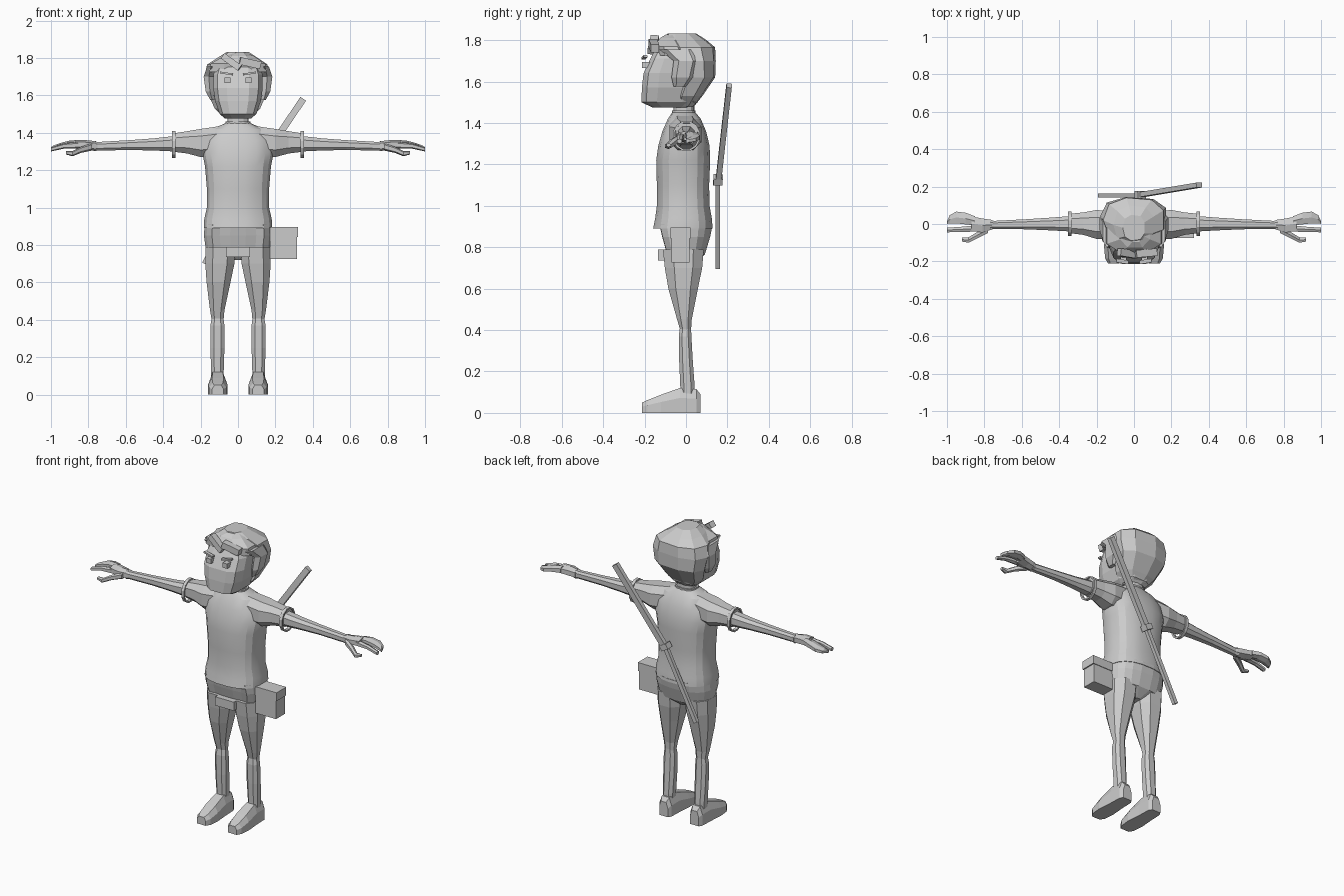
import bpy, bmesh, math
from mathutils import Vector

grey = bpy.data.materials.new("plain grey")
grey.diffuse_color = (0.6, 0.6, 0.6, 1)


def finish(name, bm, smooth=None):
    bmesh.ops.recalc_face_normals(bm, faces=bm.faces)
    me = bpy.data.meshes.new(name)
    bm.to_mesh(me)
    bm.free()
    ob = bpy.data.objects.new(name, me)
    bpy.context.collection.objects.link(ob)
    me.materials.append(grey)
    if smooth:
        bpy.ops.object.select_all(action='DESELECT')
        ob.select_set(True)
        bpy.context.view_layer.objects.active = ob
        bpy.ops.object.shade_smooth_by_angle(angle=math.radians(smooth))
    return ob


def loft(name, rings, closed=False, smooth=None):
    """Skin a list of equal point rings, capping the ends."""
    bm = bmesh.new()
    rows = [[bm.verts.new(p) for p in r] for r in rings]
    n = len(rows[0])
    pairs = list(zip(rows, rows[1:])) + ([(rows[-1], rows[0])] if closed else [])
    for a, b in pairs:
        for i in range(n):
            j = (i + 1) % n
            bm.faces.new((a[i], a[j], b[j], b[i]))
    if not closed:
        bm.faces.new(rows[0])
        bm.faces.new(rows[-1])
    return finish(name, bm, smooth)


def oval(n, a0, a1, b0, b1, power=1.0):
    """Points round an oval filling a box; a low power makes it squarer."""
    pts = []
    for i in range(n):
        t = 2 * math.pi * (i + 0.5) / n
        c, s = math.cos(t), math.sin(t)
        pts.append(((a0 + a1) / 2 + (a1 - a0) / 2 * math.copysign(abs(c) ** power, c),
                    (b0 + b1) / 2 + (b1 - b0) / 2 * math.copysign(abs(s) ** power, s)))
    return pts


def upright(n, rows, power=0.8, s=1):
    """Rows of z, x0, x1, y0, y1."""
    return [[Vector((s * x, y, z)) for x, y in oval(n, x0, x1, y0, y1, power)]
            for z, x0, x1, y0, y1 in rows]


def sideways(n, rows, s, power=0.8):
    """Rows of x, y0, y1, z0, z1."""
    return [[Vector((s * x, y, z)) for y, z in oval(n, y0, y1, z0, z1, power)]
            for x, y0, y1, z0, z1 in rows]


def box(name, x0, x1, y0, y1, z0, z1):
    return loft(name, [[(x0, y0, z), (x1, y0, z), (x1, y1, z), (x0, y1, z)] for z in (z0, z1)])


def bar(name, a, b, w, d):
    """Square bar between two points."""
    a, b = Vector(a), Vector(b)
    side = (b - a).cross(Vector((0, 1, 0))).normalized() * w / 2
    deep = (b - a).cross(side).normalized() * d / 2
    return loft(name, [[p + side + deep, p - side + deep, p - side - deep, p + side - deep]
                       for p in (a, b)])


# Shirt with flared hem
loft("shirt", upright(20, [
    (0.89, -.185, .185, -.16, .13), (0.94, -.182, .182, -.15, .126),
    (1.0, -.168, .168, -.142, .115), (1.1, -.168, .168, -.142, .113),
    (1.22, -.178, .178, -.145, .118), (1.29, -.192, .192, -.135, .115),
    (1.36, -.182, .182, -.115, .098), (1.42, -.14, .14, -.088, .072),
    (1.452, -.065, .065, -.066, .045)]), smooth=20)

# Hips: the front middle is set back between the two side flaps
hips = upright(20, [(0.72, -.03, .03, -.05, .04), (0.765, -.172, .172, -.115, .092),
                    (0.85, -.184, .184, -.145, .118), (0.91, -.18, .18, -.162, .13)])
for ring in hips[1:]:
    for p in ring:
        if abs(p.x) < 0.1 and p.y < 0:
            p.y *= 0.8
loft("hips", hips)
box("belt_flap", -.065, .065, -.135, -.09, .735, .79)

# Neck and collar
loft("neck", upright(14, [(1.43, -.06, .06, -.06, .04), (1.52, -.055, .055, -.06, .04)]))
loft("collar", upright(14, [(1.445, -.068, .068, -.068, .047), (1.46, -.068, .068, -.068, .047)]))

# Face block
loft("face", upright(12, [
    (1.475, -.07, .07, -.165, .02), (1.50, -.10, .10, -.218, .06),
    (1.57, -.125, .125, -.216, .08), (1.64, -.135, .135, -.208, .08),
    (1.71, -.135, .135, -.175, .08), (1.775, -.11, .11, -.14, .08)], power=0.6))

# Hair: back shell, crown and side locks
loft("back_hair", upright(9, [
    (1.48, -.075, .075, -.06, .04), (1.53, -.125, .125, -.06, .08),
    (1.62, -.165, .165, -.04, .142), (1.70, -.18, .18, -.06, .145),
    (1.765, -.165, .165, -.10, .142), (1.80, -.11, .11, -.11, .10),
    (1.832, -.06, .06, -.09, .05)], power=0.8))
loft("crown_hair", upright(8, [
    (1.725, -.165, .165, -.15, .03), (1.77, -.155, .155, -.16, .04),
    (1.81, -.08, .09, -.13, .05), (1.828, -.03, .05, -.10, .04)]))
bar("front_lock_left", (-.08, -.15, 1.81), (.01, -.165, 1.745), .035, .04)
bar("front_lock_right", (.12, -.15, 1.76), (.01, -.16, 1.785), .04, .04)

for s, side in ((1, "left"), (-1, "right")):
    loft("side_lock_" + side, upright(6, [
        (1.575, .125, .15, -.06, .0), (1.62, .125, .175, -.07, .04),
        (1.70, .125, .187, -.06, .06), (1.755, .12, .168, -.13, .05)], s=s))
    # Eyes and brows
    x = s * .057
    box("eye_" + side, x - .016, x + .016, -.213, -.165, 1.665, 1.695)
    bar("brow_" + side, (s * .03, -.205, 1.712), (s * .095, -.195, 1.722), .01, .02)

    # Sleeve, cuff hoop and forearm
    loft("sleeve_" + side, sideways(8, [
        (.10, -.085, .07, 1.27, 1.44), (.20, -.085, .08, 1.265, 1.425),
        (.27, -.062, .066, 1.285, 1.412), (.345, -.052, .058, 1.295, 1.40)], s))
    hoop = [(.333, 0), (.352, 0), (.352, .01), (.333, .01)]
    loft("cuff_" + side, sideways(12, [
        (x, -.066 + t, .07 - t, 1.262 + t, 1.412 - t) for x, t in hoop], s, 1), closed=True)
    loft("arm_" + side, sideways(8, [
        (.30, -.045, .048, 1.295, 1.39), (.45, -.036, .036, 1.303, 1.372),
        (.58, -.03, .027, 1.306, 1.362), (.75, -.027, .018, 1.303, 1.352),
        (.77, -.034, .026, 1.30, 1.356)], s))

    # Hand: palm, broad finger blade, front finger and thumb
    loft("palm_" + side, sideways(6, [
        (.76, -.033, .025, 1.302, 1.355), (.81, -.05, .034, 1.308, 1.36),
        (.87, -.042, .045, 1.315, 1.362)], s))
    loft("fingers_" + side, sideways(6, [
        (.85, -.01, .044, 1.318, 1.362), (.90, -.006, .064, 1.32, 1.358),
        (.95, .0, .07, 1.312, 1.345), (.985, .0, .05, 1.305, 1.332),
        (1.0, .0, .015, 1.303, 1.324)], s))
    loft("front_finger_" + side, sideways(6, [
        (.85, -.043, -.005, 1.315, 1.352), (.93, -.044, -.014, 1.315, 1.343),
        (1.0, -.046, -.018, 1.30, 1.322)], s))
    loft("thumb_" + side, sideways(6, [
        (.78, -.05, -.01, 1.305, 1.345), (.84, -.08, -.042, 1.292, 1.325),
        (.885, -.102, -.07, 1.274, 1.302), (.92, -.095, -.072, 1.284, 1.302)], s))

    # Trouser leg tapering to the knee
    loft("thigh_" + side, upright(8, [
        (.40, .075, .143, -.03, .026), (.45, .07, .152, -.045, .03),
        (.60, .036, .172, -.09, .062), (.70, .014, .18, -.108, .084),
        (.79, .008, .18, -.118, .092)], s=s))
    loft("shin_" + side, upright(8, [
        (.09, .075, .145, -.03, .045), (.13, .074, .146, -.03, .044),
        (.25, .07, .15, -.035, .035), (.37, .07, .15, -.037, .028),
        (.42, .078, .14, -.03, .026)], s=s))

    # Shoe: rows from heel to toe of y, half width, top height
    shoe = []
    for y, w, h in ((.07, .03, .09), (.05, .042, .115), (-.03, .045, .12),
                    (-.12, .052, .088), (-.185, .046, .062), (-.212, .03, .05)):
        shoe.append([(s * (.108 + a * w), y, z) for a, z in
                     ((-1, 0), (1, 0), (1, h * .6), (.6, h), (-.6, h), (-1, h * .6))])
    loft("shoe_" + side, shoe)

# Hip pouch with lid
box("pouch", .17, .315, -.07, .018, .725, .845)
box("pouch_lid", .17, .322, -.075, .022, .842, .895)

# Two-part staff across the back, with a binding at the joint
bar("staff_lower", (-.18, .153, .70), (.04, .153, 1.13), .026, .022)
bar("staff_upper", (.03, .155, 1.11), (.348, .208, 1.58), .036, .026)
bar("staff_binding", (.025, .154, 1.11), (.042, .155, 1.14), .05, .045)
